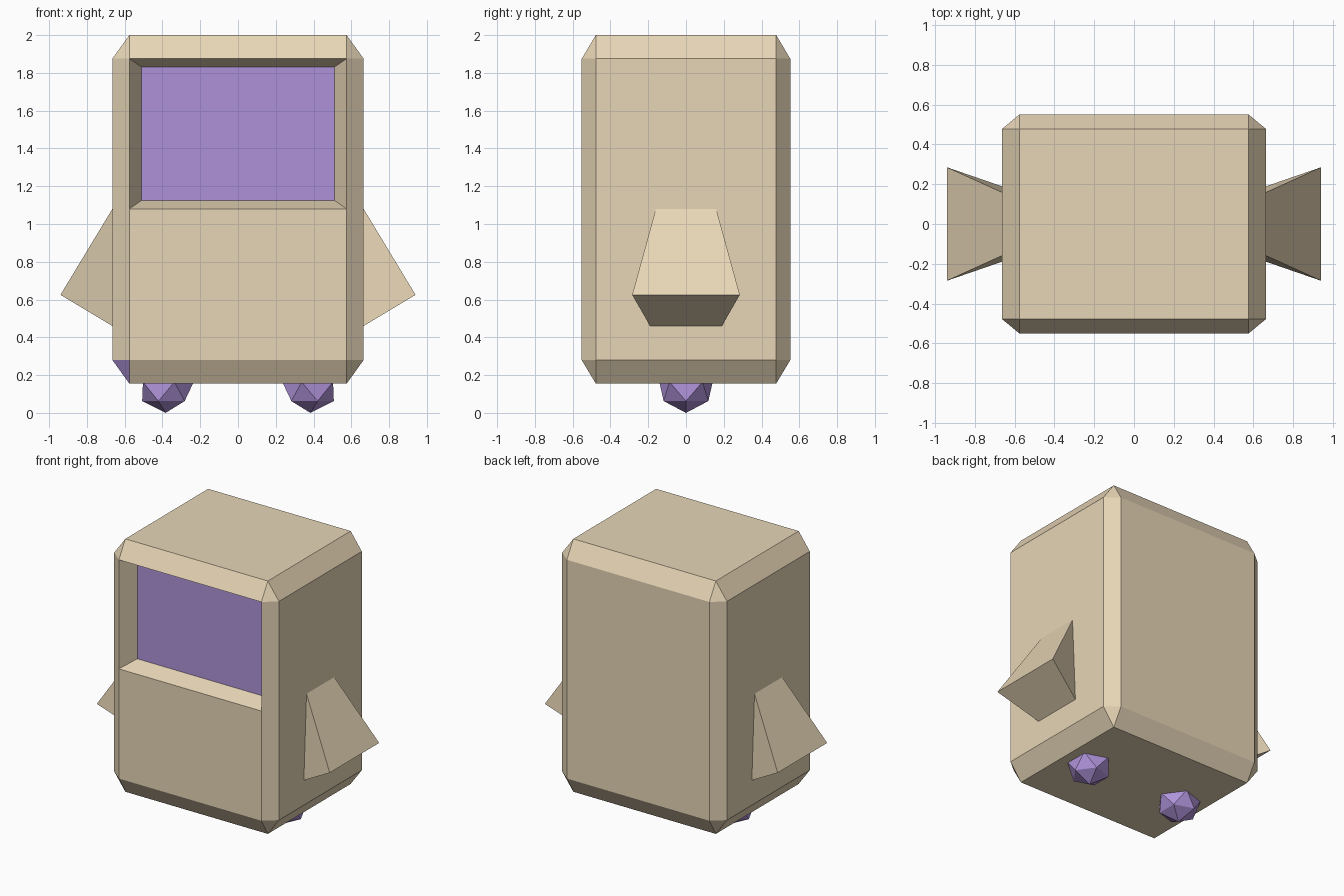
import bpy, bmesh
from mathutils import Vector

if "Cube" in bpy.data.objects:
    bpy.data.objects.remove(bpy.data.objects["Cube"])


def material(name, rgb):
    m = bpy.data.materials.new(name)
    m.diffuse_color = (*rgb, 1)
    m.use_nodes = True
    m.node_tree.nodes["Principled BSDF"].inputs["Base Color"].default_value = m.diffuse_color
    return m


beige = material("beige", (0.80, 0.67, 0.47))
purple = material("purple", (0.43, 0.29, 0.70))


def finish(name, bm, *mats):
    bmesh.ops.recalc_face_normals(bm, faces=bm.faces)
    mesh = bpy.data.meshes.new(name)
    bm.to_mesh(mesh)
    bm.free()
    for m in mats:
        mesh.materials.append(m)
    bpy.context.collection.objects.link(bpy.data.objects.new(name, mesh))


# Body: chamfered cube stretched to size
bm = bmesh.new()
bmesh.ops.create_cube(bm, size=2)
bmesh.ops.bevel(bm, geom=bm.edges[:], offset=0.135, offset_type='OFFSET',
                segments=1, profile=0.5, affect='EDGES')
for v in bm.verts:
    v.co = Vector((v.co.x * 0.665, v.co.y * 0.552, v.co.z * 0.9225 + 1.0775))
bm.normal_update()

# Purple lower front-left corner
corner = min((f for f in bm.faces if len(f.verts) == 3),
             key=lambda f: sum(f.calc_center_median()))
corner.material_index = 1

# Recessed purple window in the upper front face
front = min(bm.faces, key=lambda f: f.calc_center_median().y)
bmesh.ops.bisect_plane(bm, geom=[front, *front.edges, *front.verts],
                       plane_co=(0, 0, 1.08), plane_no=(0, 0, 1))
window = min((f for f in bm.faces if f.calc_center_median().z > 1.1),
             key=lambda f: f.calc_center_median().y)
pane = bmesh.ops.extrude_discrete_faces(bm, faces=[window])["faces"][0]
centre = pane.calc_center_median()
for v in pane.verts:
    v.co = centre + (v.co - centre) * 0.887 + Vector((0, 0.12, 0))
pane.material_index = 1
finish("body", bm, beige, purple)


# Arms: flared wedges whose inner edges run slightly into the body
def arm(side, name):
    bm = bmesh.new()
    tip = Vector((0.94, 0.285, 0.625))
    top = Vector((0.665, 0.16, 1.08))
    low = Vector((0.665, 0.19, 0.46))
    profile = [tip, top.lerp(tip, -0.1), low.lerp(tip, -0.1)]
    a, b = [[bm.verts.new((p.x * side, p.y * s, p.z)) for p in profile]
            for s in (-1, 1)]
    bm.faces.new(a)
    bm.faces.new(b)
    for i in range(3):
        j = (i + 1) % 3
        bm.faces.new((a[i], a[j], b[j], b[i]))
    finish(name, bm, beige)


# Feet: faceted balls, a little wider at the top
def foot(side, name):
    bm = bmesh.new()
    bmesh.ops.create_icosphere(bm, subdivisions=1, radius=1)
    for v in bm.verts:
        w = 0.139 if v.co.z < 0 else 0.166
        v.co = Vector((side * (0.383 - v.co.x * w), v.co.y * w,
                       0.113 + v.co.z * 0.113))
    finish(name, bm, purple)


for side, label in ((-1, "left"), (1, "right")):
    arm(side, label + "_arm")
    foot(side, label + "_foot")
